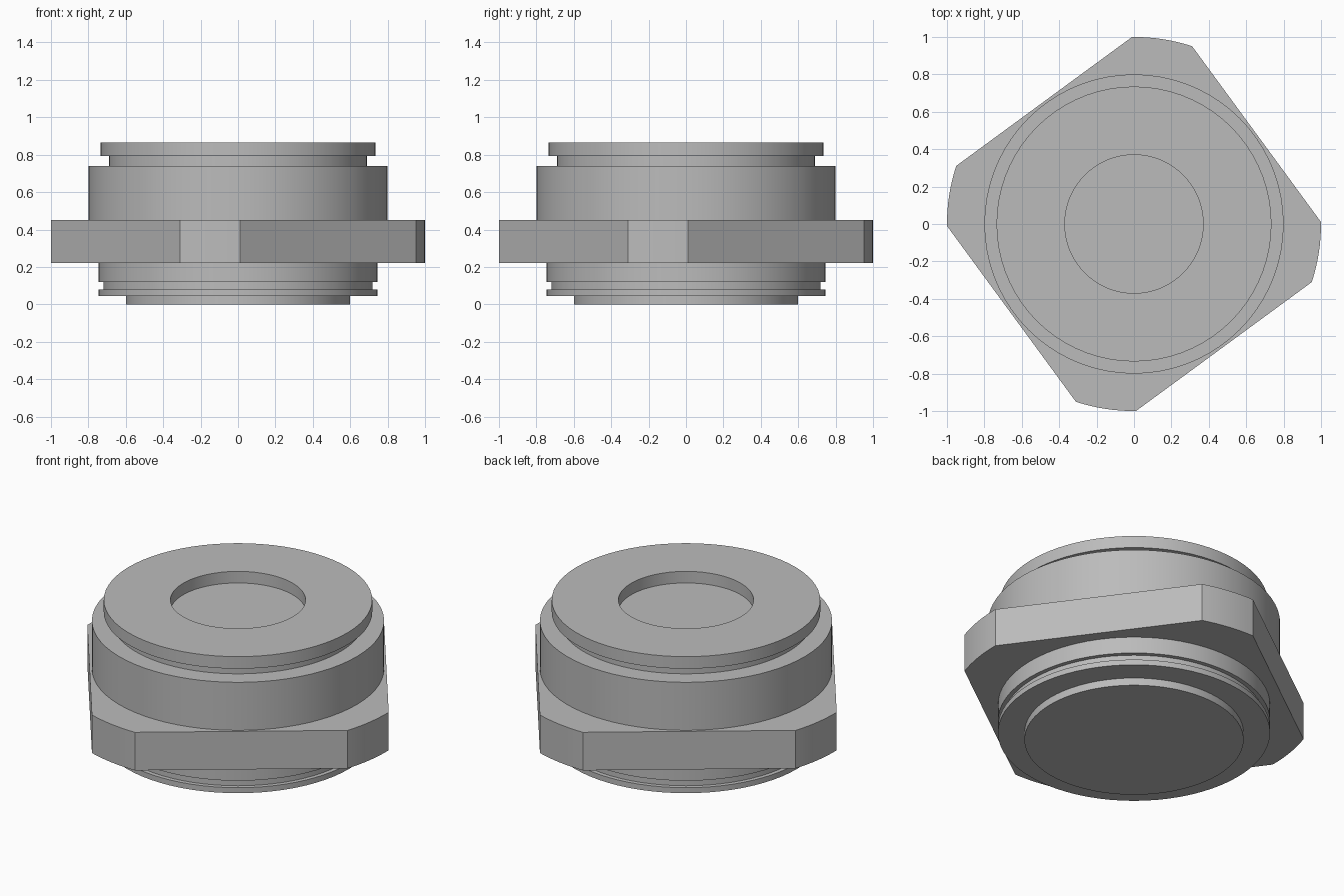
import bpy, bmesh, math
from mathutils import Matrix

cube = bpy.data.objects.get("Cube")
if cube:
    bpy.data.objects.remove(cube, do_unlink=True)

metal = bpy.data.materials.new("grey metal")
metal.use_nodes = True
GREY = (0.5, 0.5, 0.5, 1)
metal.diffuse_color = GREY
metal.node_tree.nodes["Principled BSDF"].inputs["Base Color"].default_value = GREY


def finish(bm, name):
    bmesh.ops.recalc_face_normals(bm, faces=bm.faces)
    mesh = bpy.data.meshes.new(name)
    bm.to_mesh(mesh)
    bm.free()
    obj = bpy.data.objects.new(name, mesh)
    bpy.context.collection.objects.link(obj)
    mesh.materials.append(metal)
    bpy.ops.object.select_all(action="DESELECT")
    obj.select_set(True)
    bpy.context.view_layer.objects.active = obj
    bpy.ops.object.shade_smooth_by_angle(angle=math.radians(25))
    return obj


def lathe(name, profile, steps=72):
    """Turn a (radius, height) profile about z; the ends are on the axis."""
    bm = bmesh.new()
    verts = [bm.verts.new((r, 0, z)) for r, z in profile]
    edges = [bm.edges.new(pair) for pair in zip(verts, verts[1:])]
    bmesh.ops.spin(bm, geom=verts + edges, cent=(0, 0, 0), axis=(0, 0, 1),
                   angle=math.tau, steps=steps, use_merge=True)
    bmesh.ops.remove_doubles(bm, verts=bm.verts, dist=0.0001)
    return finish(bm, name)


# Turned lower end with a plug face and a ring groove
FLANGE_BOTTOM, FLANGE_TOP = 0.22, 0.45
lathe("lower_spigot", [
    (0, 0), (0.6, 0), (0.6, 0.045), (0.745, 0.045), (0.745, 0.078),
    (0.72, 0.078), (0.72, 0.12), (0.745, 0.12),
    (0.745, FLANGE_BOTTOM + 0.02), (0, FLANGE_BOTTOM + 0.02)])

# Turned upper collar with a groove, lip and shallow round recess
lathe("upper_collar", [
    (0, FLANGE_TOP - 0.02), (0.8, FLANGE_TOP - 0.02), (0.8, 0.74),
    (0.69, 0.74), (0.69, 0.792), (0.735, 0.792), (0.735, 0.865),
    (0.37, 0.865), (0.37, 0.795), (0, 0.795)])

# Square wrench flange with rounded corners
bm = bmesh.new()
ARC_START, ARC_END, ARC_STEPS = 71.9, 90.6, 8
outline = []
for corner in range(4):
    for i in range(ARC_STEPS + 1):
        a = math.radians(90 * corner + ARC_START
                         + (ARC_END - ARC_START) * i / ARC_STEPS)
        outline.append(bm.verts.new((math.cos(a), math.sin(a), FLANGE_BOTTOM)))
base = bm.faces.new(outline)
top = bmesh.ops.extrude_face_region(bm, geom=[base], use_keep_orig=True)["geom"]
bmesh.ops.translate(bm, vec=(0, 0, FLANGE_TOP - FLANGE_BOTTOM),
                    verts=[v for v in top if isinstance(v, bmesh.types.BMVert)])
finish(bm, "square_flange")
